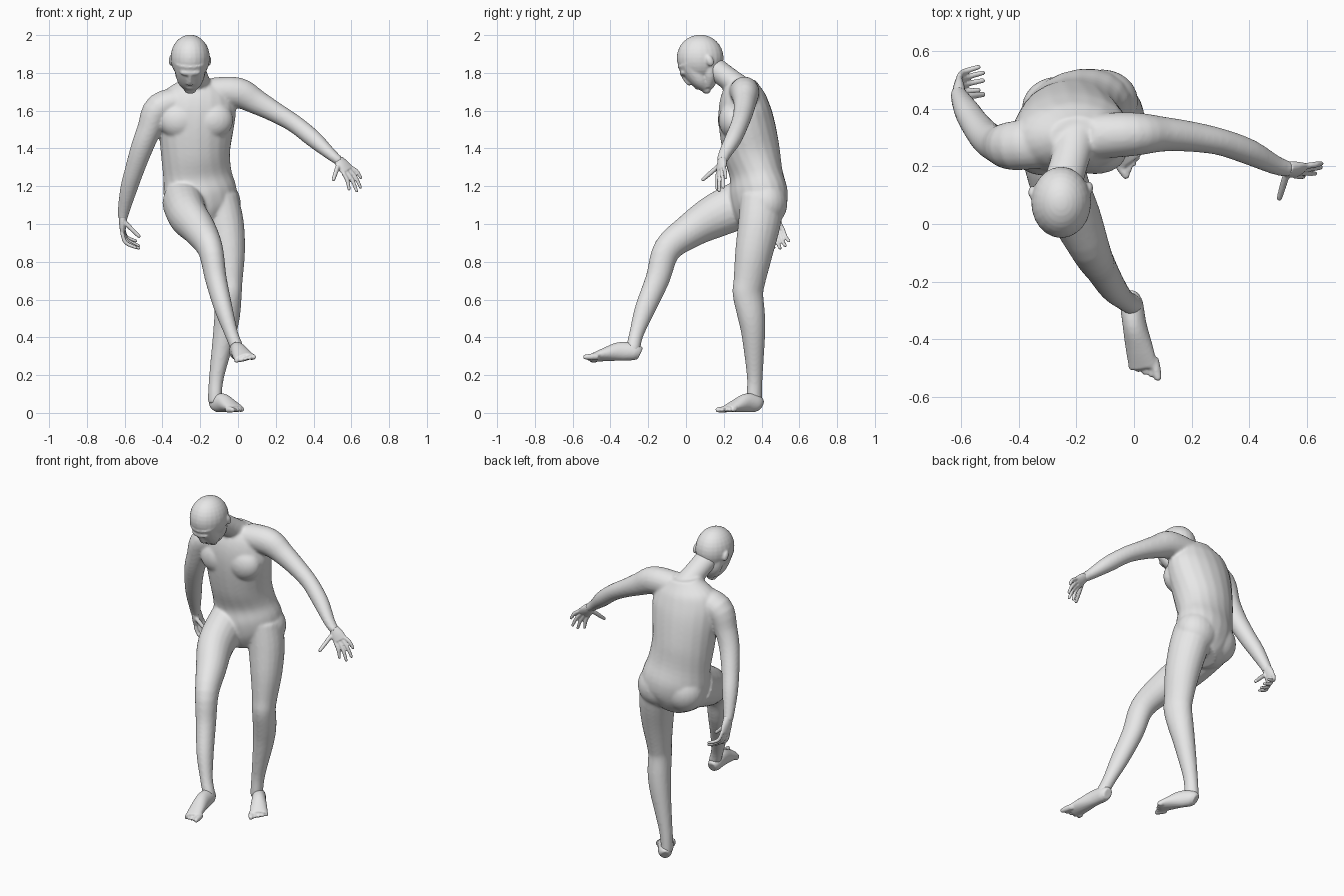
import bpy
import bmesh
from math import cos, sin, pi, radians
from mathutils import Vector, Matrix

default_cube = bpy.data.objects.get("Cube")
if default_cube:
    bpy.data.objects.remove(default_cube, do_unlink=True)

# One plain grey for the whole figure
grey = bpy.data.materials.new("plain grey")
grey.use_nodes = True
grey.diffuse_color = (.8, .8, .8, 1)
grey.node_tree.nodes["Principled BSDF"].inputs["Base Color"].default_value = grey.diffuse_color

SEGMENTS = 20
STEPS = 4
figure = bmesh.new()


def catmull(p, q, r, s, t):
    """Smooth interpolation between q and r for tuples of any length."""
    return [.5 * (2 * b + (c - a) * t + (2 * a - 5 * b + 4 * c - d) * t ** 2
                  + (3 * b - a - 3 * c + d) * t ** 3)
            for a, b, c, d in zip(p, q, r, s)]


def tube(points, side=None):
    """Loft ellipses through (x, y, z, half width, half depth[, turn in degrees])."""
    ends = [points[0]] + list(points) + [points[-1]]
    path = []
    for i in range(len(points) - 1):
        for k in range(STEPS):
            path.append(catmull(*ends[i:i + 4], k / STEPS))
    path.append(list(points[-1]))
    centres = [Vector(p[:3]) for p in path]
    rings = []
    for i, p in enumerate(path):
        before, after = centres[max(i - 1, 0)], centres[min(i + 1, len(path) - 1)]
        tangent = (after - before).normalized()
        if side is None:
            across = Vector((cos(radians(p[5])), sin(radians(p[5])), 0))
        else:
            across = Vector(side)
        across = (across - tangent * across.dot(tangent)).normalized()
        through = tangent.cross(across)
        ring = []
        for j in range(SEGMENTS):
            angle = 2 * pi * j / SEGMENTS
            offset = across * p[3] * cos(angle) + through * p[4] * sin(angle)
            ring.append(figure.verts.new(centres[i] + offset))
        rings.append(ring)
    for low, high in zip(rings, rings[1:]):
        for j in range(SEGMENTS):
            n = (j + 1) % SEGMENTS
            figure.faces.new((low[j], low[n], high[n], high[j]))
    figure.faces.new(rings[0][::-1])
    figure.faces.new(rings[-1])


def ellipsoid(centre, radii, tilt=0):
    """Ball stretched by radii, tilted about the x axis."""
    matrix = (Matrix.Translation(centre) @ Matrix.Rotation(radians(tilt), 4, "X")
              @ Matrix.Diagonal((*radii, 1)))
    bmesh.ops.create_uvsphere(figure, u_segments=24, v_segments=16, radius=1, matrix=matrix)


def digit(start, end, radius, bend=Vector((0, 0, 0))):
    """Finger or toe: a short tapering tube with a round tip."""
    middle = (start + end) / 2 + bend
    tube([(*start, radius, radius), (*middle, radius, radius),
          (*end, radius * .8, radius * .8)], side=(.3, .5, .81))
    ellipsoid(end, [radius * .8] * 3)


def hand(wrist, knuckles, side, tips, thumb, bend):
    """Flat palm with four spread fingers and a thumb; tips start at the index finger."""
    wrist, knuckles = Vector(wrist), Vector(knuckles)
    side = Vector(side).normalized()
    middle = (wrist + knuckles) / 2
    tube([(*wrist, .028, .024), (*middle, .038, .021), (*knuckles, .041, .014)], side)
    for i, tip in enumerate(tips):
        root = knuckles + side * (i - 1.5) * .021
        digit(root, Vector(tip), .0105, Vector(bend))
    digit(wrist.lerp(knuckles, .3) - side * .02, Vector(thumb), .012)


def foot(heel, toe, side):
    """Foot standing on the line heel to toe; side points at the little toe."""
    heel, toe = Vector(heel), Vector(toe)
    side = Vector(side).normalized()
    up = (toe - heel).cross(side).normalized()
    if up.z < 0:
        up = -up
    profile = [(0, .026, .034), (.1, .039, .046), (.35, .041, .05),
               (.6, .048, .036), (.85, .052, .019)]
    tube([(*(heel.lerp(toe, t) + up * h), w, h) for t, w, h in profile], side)
    for i in range(5):
        across = side * (i - 2) * .022
        start = heel.lerp(toe, .75) + across * .9 + up * .015
        end = heel.lerp(toe, .97 - .035 * i) + across + up * .013
        digit(start, end, .017 if i == 0 else .012)


def finish(name, voxel, rounds):
    """Melt the parts gathered so far into one smooth skin, and start afresh."""
    global figure
    bmesh.ops.recalc_face_normals(figure, faces=figure.faces)
    mesh = bpy.data.meshes.new(name)
    figure.to_mesh(mesh)
    figure.free()
    figure = bmesh.new()
    part = bpy.data.objects.new(name, mesh)
    bpy.context.collection.objects.link(part)
    remesh = part.modifiers.new("merge", "REMESH")
    remesh.mode = "VOXEL"
    remesh.voxel_size = voxel
    soften = part.modifiers.new("soften", "SMOOTH")
    soften.factor = .5
    soften.iterations = rounds
    skin = bpy.data.meshes.new_from_object(
        part.evaluated_get(bpy.context.evaluated_depsgraph_get()))
    part.modifiers.clear()
    part.data = skin
    skin.materials.clear()
    skin.materials.append(grey)
    skin.polygons.foreach_set("use_smooth", [True] * len(skin.polygons))


# Torso, turning from the pelvis to the chest
tube([(-.16, .39, 1.0, .1, .095, 22), (-.185, .385, 1.07, .185, .135, 22),
      (-.2, .383, 1.16, .2, .15, 20), (-.215, .372, 1.26, .185, .138, 14),
      (-.225, .348, 1.38, .185, .15, 8), (-.222, .323, 1.52, .202, .149, 4),
      (-.215, .308, 1.62, .205, .136, 4), (-.205, .305, 1.7, .17, .11, 4),
      (-.2, .31, 1.765, .09, .062, 4)])

# Chest and seat muscles
for x, y in ((-.135, .25), (-.31, .245)):
    ellipsoid((x, y, 1.55), (.11, .077, .1))
for x, y in ((-.11, .425), (-.265, .4)):
    ellipsoid((x, y, 1.11), (.125, .112, .125))

# Neck leaning forward to the bowed head
tube([(-.2, .33, 1.68, .09, .08), (-.215, .25, 1.75, .068, .062),
      (-.25, .13, 1.84, .068, .062)], side=(1, 0, 0))

# Standing left leg
tube([(-.105, .405, 1.13, .105, .12), (-.074, .388, 1.0, .104, .114),
      (-.055, .36, .85, .091, .102), (-.05, .336, .7, .072, .087),
      (-.05, .328, .63, .067, .084), (-.057, .345, .52, .067, .075),
      (-.073, .357, .41, .06, .063), (-.112, .364, .2, .04, .043),
      (-.122, .362, .1, .036, .042), (-.122, .362, .05, .036, .042)], side=(.9, .4, 0))

# Swinging right leg
tube([(-.29, .33, 1.12, .112, .13), (-.265, .16, 1.045, .103, .117),
      (-.2, .02, .963, .087, .092), (-.146, -.1, .865, .067, .075),
      (-.117, -.15, .71, .057, .065), (-.076, -.217, .55, .048, .055),
      (-.035, -.262, .42, .036, .039), (-.008, -.278, .35, .035, .038),
      (0, -.28, .32, .032, .032)], side=(.9, .25, .1))

# Raised left arm
tube([(-.14, .305, 1.7, .08, .075), (0, .312, 1.695, .076, .081),
      (.1, .312, 1.645, .061, .066), (.2, .303, 1.59, .053, .054),
      (.3, .285, 1.53, .047, .048), (.4, .25, 1.45, .045, .046),
      (.49, .205, 1.37, .034, .032), (.54, .19, 1.33, .028, .025)], side=(0, 1, 0))

# Lowered right arm
tube([(-.28, .285, 1.66, .085, .07), (-.415, .272, 1.615, .086, .079),
      (-.47, .277, 1.5, .068, .065), (-.51, .298, 1.4, .058, .059),
      (-.55, .345, 1.28, .051, .051), (-.58, .392, 1.18, .045, .045),
      (-.605, .44, 1.07, .032, .032), (-.61, .455, 1.03, .03, .026)], side=(0, 1, 0))
finish("body", .008, 9)

# Skull, face and jaw
MID = -.253
ellipsoid((MID, .075, 1.88), (.104, .124, .122))
tube([(MID, .03, 1.86, .088, .08), (MID, .052, 1.805, .08, .067),
      (MID, .082, 1.755, .067, .05), (MID, .11, 1.719, .04, .027)], side=(1, 0, 0))
tube([(MID, .12, 1.85, .086, .055), (MID, .125, 1.78, .077, .047),
      (MID, .115, 1.722, .045, .027)], side=(1, 0, 0))

# Brow, nose, lips and chin
ellipsoid((MID, -.012, 1.803), (.055, .022, .02), 40)
tube([(MID, -.018, 1.795, .012, .014), (MID, .01, 1.757, .016, .017),
      (MID, .026, 1.742, .022, .014)], side=(1, 0, 0))
ellipsoid((MID, .062, 1.728), (.03, .018, .015), 40)
ellipsoid((MID, .108, 1.709), (.032, .023, .02))
for offset, y in ((.097, .125), (-.1, .11)):
    ellipsoid((MID + offset, y, 1.865), (.014, .02, .031), 25)
finish("head", .006, 4)

# Hands
hand((.53, .193, 1.34), (.58, .185, 1.283), (.5, .4, .35),
     [(.588, .165, 1.185), (.628, .175, 1.175), (.648, .197, 1.195), (.65, .21, 1.245)],
     (.505, .09, 1.235), (.005, 0, .005))
hand((-.608, .448, 1.055), (-.61, .482, .965), (.1, .9, .4),
     [(-.54, .465, .875), (-.525, .498, .872), (-.525, .525, .885), (-.54, .545, .91)],
     (-.525, .45, .935), (-.018, 0, -.012))
finish("hands", .0045, 3)

# Feet
foot((-.13, .393, .003), (.012, .188, .003), (.82, .57, 0))
foot((-.002, -.24, .28), (.045, -.545, .272), (-.95, -.1, -.25))
finish("feet", .006, 3)
